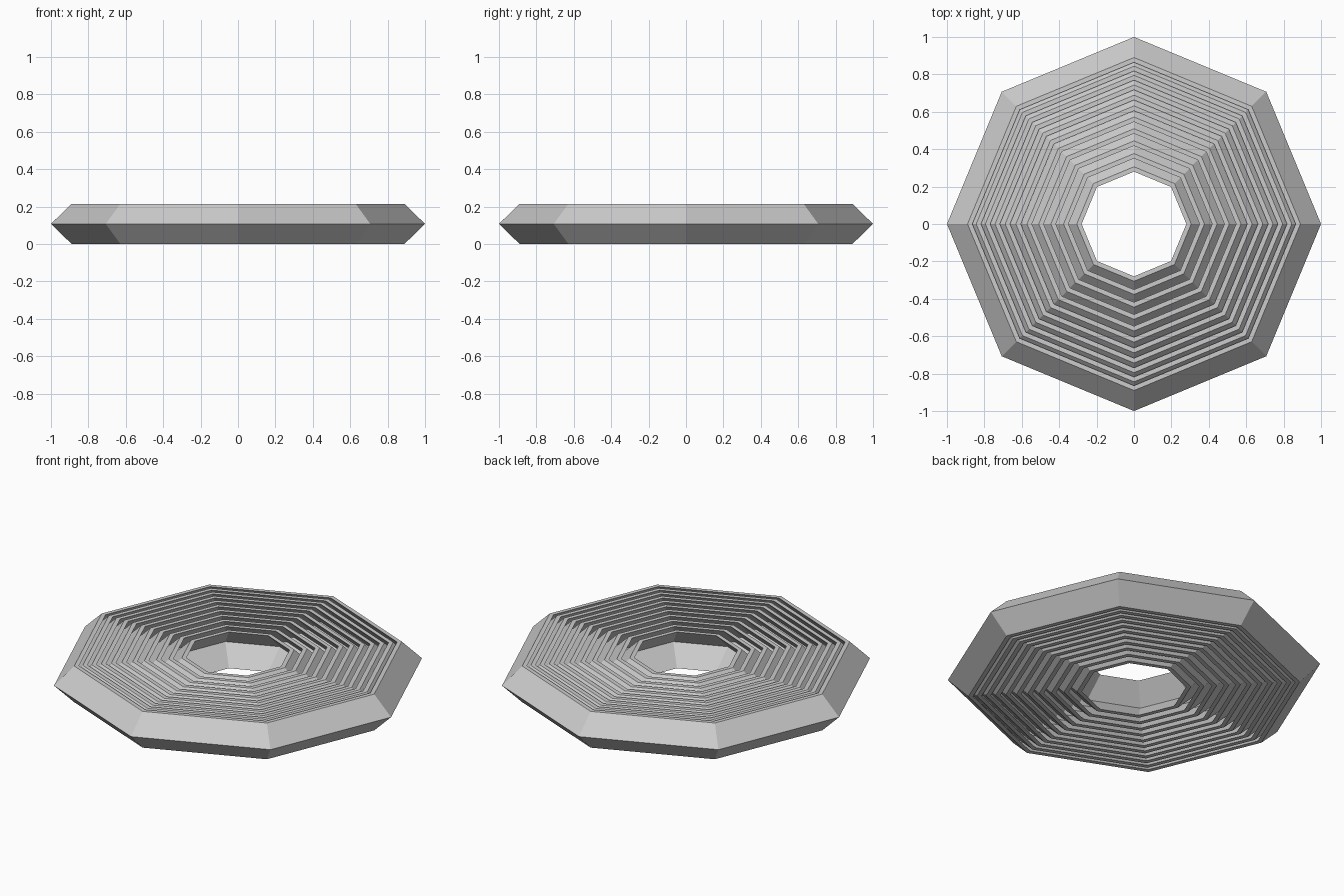
import bpy
import bmesh
from math import cos, sin, pi

cube = bpy.data.objects.get("Cube")
if cube:
    bpy.data.objects.remove(cube, do_unlink=True)

SIDES = 8
HALF_HEIGHT = 0.107   # from the middle crease to the top or bottom rim
SLANT = 0.11          # how far the crease stands out beyond the rims
WALL = 0.026          # width of the flat rims
RINGS = 11
OUTER_RIM, INNER_RIM = 0.89, 0.306

grey = bpy.data.materials.new("plain_grey")
grey.use_nodes = True
colour = (0.6, 0.6, 0.6, 1)
grey.diffuse_color = colour
grey.node_tree.nodes["Principled BSDF"].inputs["Base Color"].default_value = colour


def chevron_ring(name, rim):
    """Eight-sided ring whose wall is bent outwards at mid height."""
    top = 2 * HALF_HEIGHT
    profile = [(rim, 0), (rim + SLANT, HALF_HEIGHT), (rim, top),
               (rim - WALL, top), (rim + SLANT - WALL, HALF_HEIGHT), (rim - WALL, 0)]
    bm = bmesh.new()
    loops = []
    for i in range(SIDES):
        a = 2 * pi * i / SIDES
        loops.append([bm.verts.new((r * cos(a), r * sin(a), z)) for r, z in profile])
    n = len(profile)
    for i in range(SIDES):
        here, there = loops[i], loops[(i + 1) % SIDES]
        for j in range(n):
            k = (j + 1) % n
            bm.faces.new((here[j], there[j], there[k], here[k]))
    bmesh.ops.recalc_face_normals(bm, faces=bm.faces)
    mesh = bpy.data.meshes.new(name)
    bm.to_mesh(mesh)
    bm.free()
    mesh.materials.append(grey)
    obj = bpy.data.objects.new(name, mesh)
    bpy.context.collection.objects.link(obj)
    return obj


# Nested rings, spaced a little wider towards the central hole
for i in range(RINGS):
    t = i / (RINGS - 1)
    inward = 0.77 * t + 0.23 * t * t
    chevron_ring(f"chevron_ring_{i + 1}", OUTER_RIM + (INNER_RIM - OUTER_RIM) * inward)
